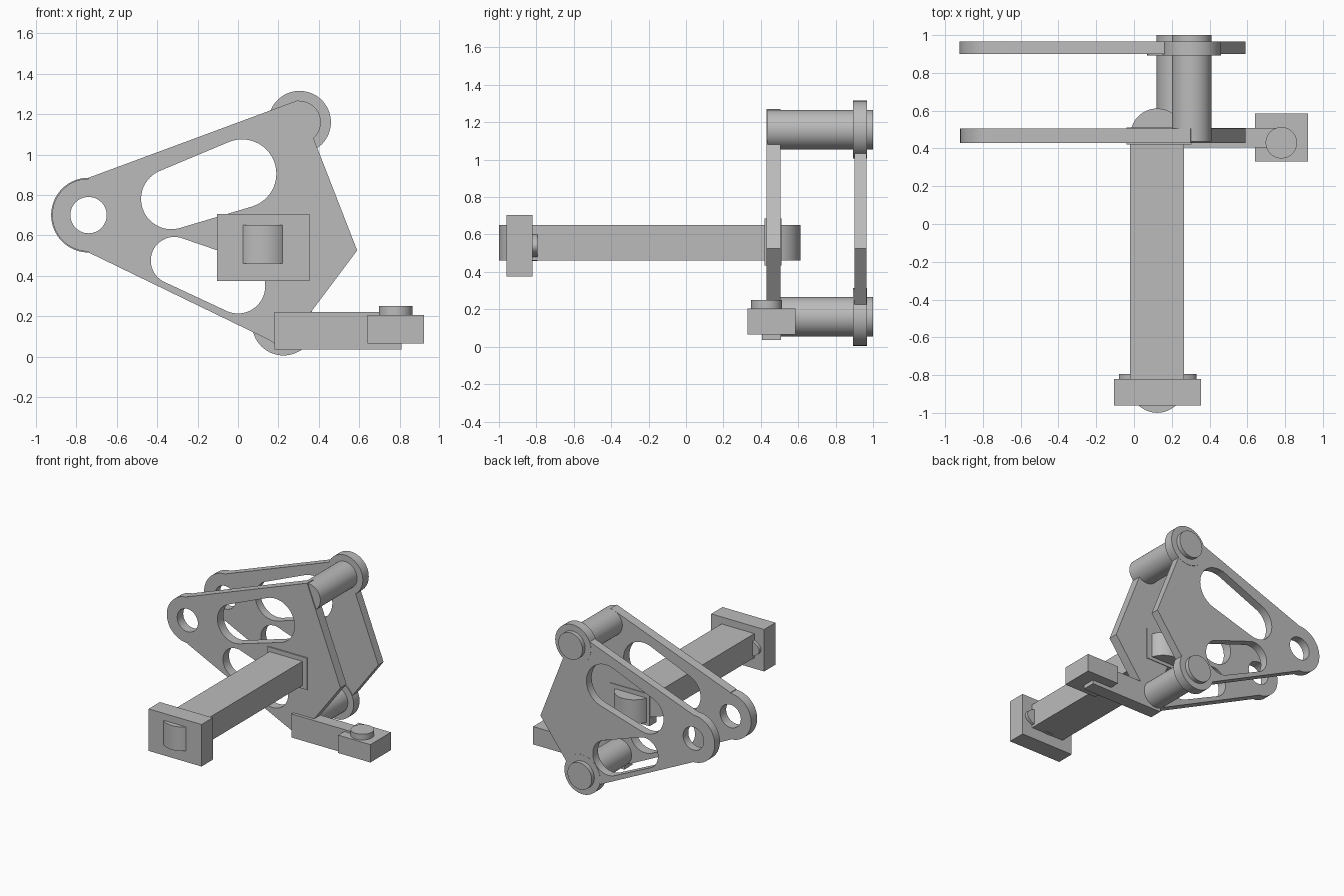
import bpy, bmesh, math
from mathutils import Matrix, Vector, geometry

cube = bpy.data.objects.get("Cube")
if cube:
    bpy.data.objects.remove(cube, do_unlink=True)

grey = bpy.data.materials.new("plain_grey")
grey.use_nodes = True
COLOUR = (0.5, 0.5, 0.5, 1)
grey.diffuse_color = COLOUR
grey.node_tree.nodes["Principled BSDF"].inputs["Base Color"].default_value = COLOUR


def finish(obj):
    """Give the part its material and smooth only its curved sides."""
    obj.data.materials.clear()
    obj.data.materials.append(grey)
    bpy.ops.object.select_all(action='DESELECT')
    obj.select_set(True)
    bpy.context.view_layer.objects.active = obj
    bpy.ops.object.shade_smooth_by_angle(angle=math.radians(30))
    return obj


def mesh_part(name, bm):
    mesh = bpy.data.meshes.new(name)
    bm.to_mesh(mesh)
    bm.free()
    obj = bpy.data.objects.new(name, mesh)
    bpy.context.collection.objects.link(obj)
    return finish(obj)


def box(name, x, y, z):
    bm = bmesh.new()
    spans = (x, y, z)
    size = Vector([b - a for a, b in spans])
    mid = Vector([(a + b) / 2 for a, b in spans])
    bmesh.ops.create_cube(bm, size=1, matrix=Matrix.Translation(mid) @ Matrix.Diagonal(size).to_4x4())
    return mesh_part(name, bm)


def cylinder(name, start, end, rx, rz=None):
    """Cylinder between two points; rz flattens a y-axis one into an ellipse."""
    bm = bmesh.new()
    start, end = Vector(start), Vector(end)
    axis = end - start
    turn = Matrix.Rotation(math.pi / 2, 4, 'X') if abs(axis.y) > abs(axis.z) else Matrix()
    squash = Matrix.Diagonal((1, (rz or rx) / rx, 1, 1))
    bmesh.ops.create_cone(bm, cap_ends=True, segments=64, radius1=rx, radius2=rx,
                          depth=axis.length,
                          matrix=Matrix.Translation((start + end) / 2) @ turn @ squash)
    return mesh_part(name, bm)


def arc(cx, cz, r, a0=0, a1=360, steps=48):
    return [(cx + r * math.cos(math.radians(a0 + (a1 - a0) * i / steps)),
             cz + r * math.sin(math.radians(a0 + (a1 - a0) * i / steps)))
            for i in range(steps + (a1 - a0 < 360))]


def slot(*circles):
    """Tapered slot wrapped around two circles."""
    pts = [p for c in circles for p in arc(*c)]
    return [pts[i] for i in geometry.convex_hull_2d([Vector(p) for p in pts])]


def side_plate(name, y0, y1, end_radius):
    """Bracket plate with a rounded end, a pivot hole and two slots."""
    outline = arc(-0.74, 0.70, end_radius, 90, 270)
    outline += [(-0.74, 0.515), (0.23, 0.045), (0.59, 0.525), (0.30, 1.27), (-0.74, 0.885)]
    loops = [outline,
             arc(-0.74, 0.70, 0.09),
             slot((-0.33, 0.78, 0.15), (0.02, 0.905, 0.17)),
             slot((-0.315, 0.475, 0.117), (0.0, 0.348, 0.135))]
    curve = bpy.data.curves.new(name, 'CURVE')
    curve.dimensions = '2D'
    curve.fill_mode = 'BOTH'
    curve.extrude = (y1 - y0) / 2
    for loop in loops:
        spline = curve.splines.new('POLY')
        spline.points.add(len(loop) - 1)
        for point, (x, z) in zip(spline.points, loop):
            point.co = (x, z, 0, 1)
        spline.use_cyclic_u = True
    obj = bpy.data.objects.new(name, curve)
    bpy.context.collection.objects.link(obj)
    obj.matrix_world = Matrix.Translation((0, (y0 + y1) / 2, 0)) @ Matrix.Rotation(math.pi / 2, 4, 'X')
    bpy.ops.object.select_all(action='DESELECT')
    obj.select_set(True)
    bpy.context.view_layer.objects.active = obj
    bpy.ops.object.convert(target='MESH')
    obj = bpy.context.view_layer.objects.active
    # Join the caps to the walls
    bm = bmesh.new()
    bm.from_mesh(obj.data)
    bmesh.ops.remove_doubles(bm, verts=bm.verts, dist=0.0005)
    bmesh.ops.recalc_face_normals(bm, faces=bm.faces)
    bm.to_mesh(obj.data)
    bm.free()
    return finish(obj)


# Pair of bracket plates
side_plate("front_plate", 0.43, 0.505, 0.18)
side_plate("back_plate", 0.90, 0.965, 0.185)

# Pins joining the plates, each with a collar on the back plate
for label, x, z in (("upper", 0.305, 1.16), ("lower", 0.225, 0.16)):
    cylinder(label + "_pin", (x, 0.437, z), (x, 1.0, z), 0.105)
    cylinder(label + "_collar", (x, 0.893, z), (x, 0.967, z), 0.155)

# Long arm with rounded ends and its mounting flange
BAR_Z = (0.46, 0.65)
box("long_arm", (-0.02, 0.265), (-0.855, 0.47), BAR_Z)
for label, y in (("front", -0.857), ("back", 0.469)):
    cylinder("arm_" + label + "_end", (0.123, y, BAR_Z[0]), (0.123, y, BAR_Z[1]), 0.1425)
box("arm_flange", (-0.04, 0.305), (0.421, 0.51), (0.435, 0.685))

# Pedal block on the arm with an oval boss behind it
box("arm_block", (-0.105, 0.355), (-0.96, -0.82), (0.375, 0.705))
cylinder("arm_boss", (0.125, -0.83, 0.54), (0.125, -0.795, 0.54), 0.205, 0.083)

# Short side arm with its end block and round button
box("side_arm", (0.18, 0.81), (0.406, 0.508), (0.035, 0.22))
box("side_block", (0.64, 0.92), (0.33, 0.585), (0.065, 0.205))
cylinder("side_button", (0.78, 0.43, 0.15), (0.78, 0.43, 0.25), 0.083)
